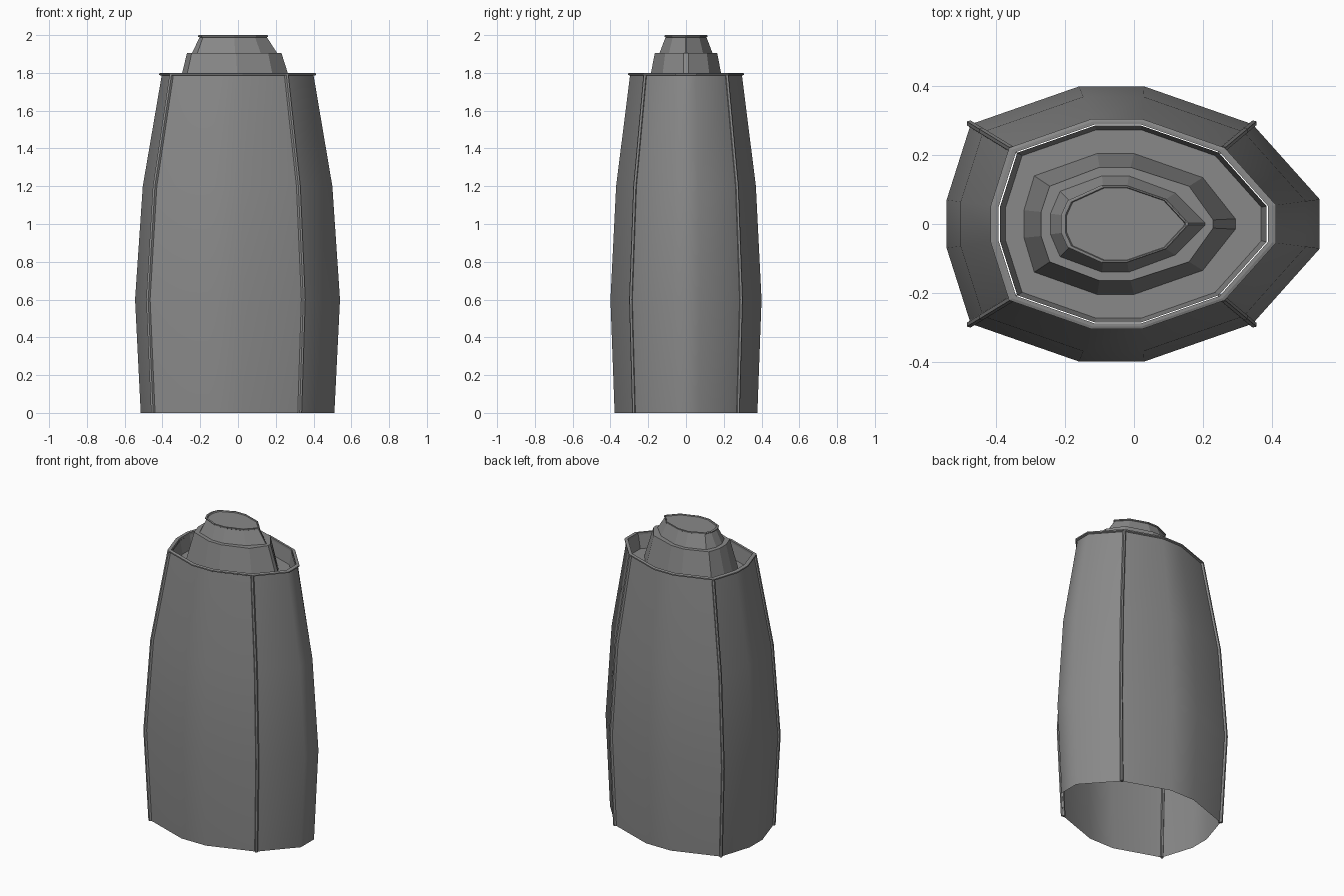
import bpy, bmesh, math
from mathutils import Vector

cube = bpy.data.objects.get("Cube")
if cube:
    bpy.data.objects.remove(cube, do_unlink=True)

grey = bpy.data.materials.new("grey metal")
grey.use_nodes = True
colour = (0.25, 0.25, 0.25, 1)
grey.diffuse_color = colour
grey.node_tree.nodes["Principled BSDF"].inputs["Base Color"].default_value = colour


def outline(half):
    """Mirror half an outline across the x axis."""
    return half + [(x, -y) for x, y in reversed(half)]


def ring(points, scale, z):
    return [(x * scale, y * scale, z) for x, y in points]


def loft(name, rings, cap_start=False, cap_end=False, closed=False, smooth=False, sharp=()):
    """Skin a stack of rings; sharp lists the corner columns kept crisp."""
    bm = bmesh.new()
    rows = [[bm.verts.new(p) for p in r] for r in rings]
    n = len(rows[0])
    pairs = list(zip(rows, rows[1:]))
    if closed:
        pairs.append((rows[-1], rows[0]))
    for low, high in pairs:
        for i in range(n):
            j = (i + 1) % n
            face = bm.faces.new((low[i], low[j], high[j], high[i]))
            face.smooth = smooth
        for i in sharp:
            bm.edges.get((low[i], high[i])).smooth = False
    if cap_start:
        bm.faces.new(rows[0][::-1])
    if cap_end:
        bm.faces.new(rows[-1])
    mesh = bpy.data.meshes.new(name)
    bm.to_mesh(mesh)
    bm.free()
    mesh.materials.append(grey)
    obj = bpy.data.objects.new(name, mesh)
    bpy.context.collection.objects.link(obj)
    return obj


# Plan outlines
body = outline([(.54, .072), (.345, .29), (.03, .4), (-.16, .4), (-.475, .29), (-.545, .07)])
tower_base = outline([(.295, .015), (.2, .135), (0, .205), (-.107, .205), (-.29, .14), (-.32, .04)])
tower_top = outline([(.23, .012), (.16, .11), (-.01, .165), (-.1, .165), (-.245, .11), (-.27, .035)])
cap_base = outline([(.207, .003), (.12, .09), (-.015, .14), (-.093, .14), (-.215, .095), (-.243, .03)])
cap_top = outline([(.152, .003), (.09, .07), (-.02, .108), (-.09, .108), (-.185, .065), (-.203, .025)])
levels = [(.945, 0), (1, .6), (.925, 1.2), (.74, 1.79)]
corners = (1, 4, 7, 10)

# Open-bottomed outer shell
loft("outer_shell", [ring(body, s, z) for s, z in levels], smooth=True, sharp=corners)

# Slim ribs along the four corners
for number, c in enumerate(corners, 1):
    x, y = body[c]
    out = Vector((math.copysign(.8, x), math.copysign(.6, y)))
    side = Vector((-out.y, out.x))
    rings = []
    for s, z in levels:
        hexagon = []
        for k in range(6):
            a = k * math.tau / 6
            p = Vector((x, y)) * s + out * .014 * math.cos(a) + side * .010 * math.sin(a)
            hexagon.append((p.x, p.y, z))
        rings.append(hexagon)
    loft(f"corner_rib_{number}", rings, cap_start=True, cap_end=True)

# Lip around the shell's top edge
loft("shell_lip", [ring(body, s, z) for s, z in
                   ((.745, 1.785), (.765, 1.789), (.765, 1.797), (.745, 1.8), (.722, 1.8), (.722, 1.785))],
     closed=True)

# Recessed well inside the lip
loft("well", [ring(body, .685, 1.7), ring(body, .715, 1.788)][::-1])
loft("well_floor", [ring(body, .685, 1.7), ring(tower_base, 1, 1.7)])

# Stepped tower
loft("lower_tower", [ring(tower_base, 1, 1.7), ring(tower_top, 1, 1.905), ring(cap_base, 1, 1.905)])
loft("upper_tower", [ring(cap_base, 1, 1.905), ring(cap_top, 1, 1.99)])
loft("tower_lip", [ring(cap_top, s, z) for s, z in
                   ((1, 1.988), (1.045, 1.991), (1.045, 1.998), (1.02, 2), (.985, 2), (.965, 1.993))],
     cap_end=True)
